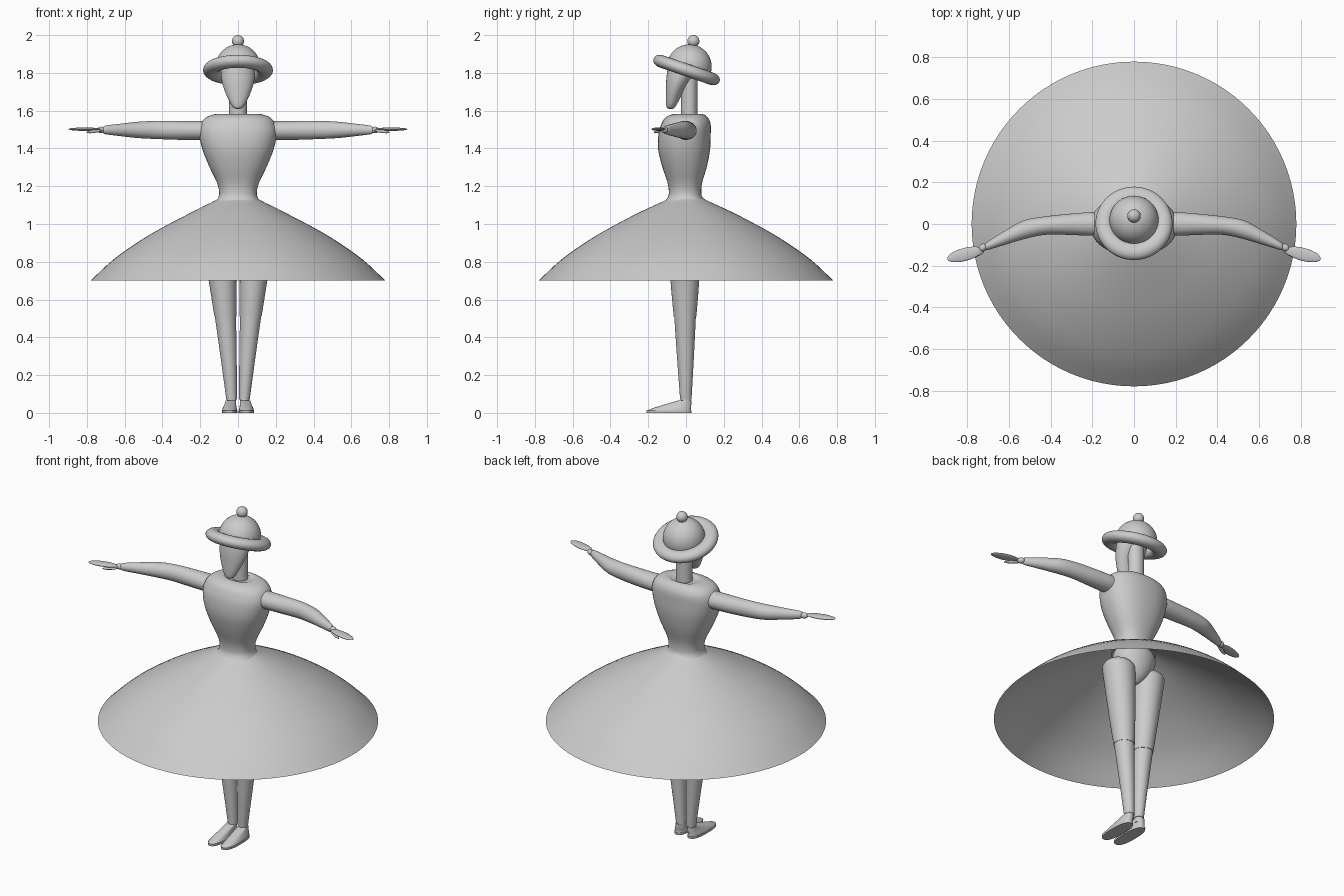
import bpy, bmesh, math
from mathutils import Matrix, Vector, Euler

if "Cube" in bpy.data.objects:
    bpy.data.objects.remove(bpy.data.objects["Cube"])


def spline(rows, steps):
    # Catmull-Rom resampling of a list of parameter rows
    if steps < 2:
        return rows
    out = []
    for i in range(len(rows) - 1):
        p0, p1 = rows[max(i - 1, 0)], rows[i]
        p2, p3 = rows[i + 1], rows[min(i + 2, len(rows) - 1)]
        for s in range(steps):
            t = s / steps
            out.append([0.5 * (2 * b + (c - a) * t + (2 * a - 5 * b + 4 * c - d) * t * t
                               + (3 * b - a - 3 * c + d) * t ** 3)
                        for a, b, c, d in zip(p0, p1, p2, p3)])
    out.append(list(rows[-1]))
    return out


def finish(name, bm, mirror=False, angle=40):
    bmesh.ops.recalc_face_normals(bm, faces=bm.faces)
    me = bpy.data.meshes.new(name)
    bm.to_mesh(me)
    bm.free()
    ob = bpy.data.objects.new(name, me)
    bpy.context.collection.objects.link(ob)
    bpy.ops.object.select_all(action='DESELECT')
    ob.select_set(True)
    bpy.context.view_layer.objects.active = ob
    bpy.ops.object.shade_smooth_by_angle(angle=math.radians(angle))
    if mirror:
        m = ob.modifiers.new("mirror", 'MIRROR')
        m.use_mirror_merge = False
    return ob


def loft(name, rows, axis='Z', n=2.0, steps=4, sides=48, caps=True, mirror=False, mat=None):
    # rows: position on axis, centre u, centre v, half size u, half size v
    bm = bmesh.new()
    rings = []
    for p, cu, cv, a, b in spline(rows, steps):
        ring = []
        for k in range(sides):
            t = 2 * math.pi * k / sides
            c, s = math.cos(t), math.sin(t)
            u = cu + a * math.copysign(abs(c) ** (2 / n), c)
            v = cv + b * math.copysign(abs(s) ** (2 / n), s)
            ring.append(bm.verts.new((u, v, p) if axis == 'Z' else (p, u, v)))
        rings.append(ring)
    for r, q in zip(rings, rings[1:]):
        for k in range(sides):
            j = (k + 1) % sides
            bm.faces.new((r[k], r[j], q[j], q[k]))
    if caps:
        bm.faces.new(rings[0])
        bm.faces.new(rings[-1])
    if mat:
        bm.transform(mat)
    return finish(name, bm, mirror)


def ball(name, loc, size, rot=(0, 0, 0), mirror=False):
    bm = bmesh.new()
    m = Matrix.LocRotScale(Vector(loc), Euler(rot), Vector(size))
    bmesh.ops.create_uvsphere(bm, u_segments=32, v_segments=20, radius=1, matrix=m)
    return finish(name, bm, mirror)


# skirt: open bell
loft("skirt", [(1.145, 0, 0, .098, .085), (1.125, 0, 0, .12, .11), (1.06, 0, 0, .25, .25),
               (.945, 0, 0, .465, .465), (.82, 0, 0, .65, .65), (.70, 0, 0, .78, .78)],
     sides=96, caps=False)

# bodice
loft("torso", [(1.11, 0, -.005, .125, .115), (1.14, 0, -.005, .105, .092),
               (1.17, 0, -.005, .1, .086), (1.22, 0, -.006, .112, .092),
               (1.31, 0, -.008, .155, .12), (1.40, 0, -.01, .19, .138),
               (1.48, 0, -.007, .206, .138), (1.53, 0, 0, .197, .13),
               (1.56, 0, .003, .175, .115), (1.577, 0, .008, .14, .092),
               (1.583, 0, .012, .1, .065), (1.573, 0, .015, .065, .055)], n=2.3)

# neck and head
loft("neck", [(1.5, 0, .017, .047, .043), (1.8, 0, .017, .047, .043)], steps=1)
loft("head", [(1.61, 0, -.08, .012, .012), (1.618, 0, -.08, .026, .022),
              (1.645, 0, -.074, .044, .032), (1.71, 0, -.057, .072, .049),
              (1.77, 0, -.035, .088, .069), (1.84, 0, -.01, .092, .085)])

# hat: tilted brim, dome and pompom
tilt = Matrix.Rotation(math.radians(-19), 4, 'X')
bm = bmesh.new()
prev = []
for i in range(64):
    a = 2 * math.pi * i / 64
    ring = []
    for k in range(20):
        t = 2 * math.pi * k / 20
        r = .142 + .043 * math.cos(t)
        ring.append(bm.verts.new((r * math.cos(a), r * math.sin(a), .033 * math.sin(t))))
    prev.append(ring)
for i in range(64):
    r, q = prev[i], prev[(i + 1) % 64]
    for k in range(20):
        j = (k + 1) % 20
        bm.faces.new((r[k], r[j], q[j], q[k]))
bm.transform(Matrix.Translation((0, .003, 1.815)) @ tilt)
finish("hat_brim", bm)
dome = [(.118 * math.sin(t), 0, 0, .118 * math.cos(t), .118 * math.cos(t))
        for t in [math.radians(89.5 * i / 12) for i in range(13)]]
loft("hat_dome", dome, steps=1, mat=Matrix.Translation((0, .018, 1.833)) @ tilt)
ball("hat_pompom", (0, .039, 1.968), (.032, .032, .032))

# arms: bent forward at the elbow
loft("arm", [(.16, .0, 1.495, .056, .05), (.22, .0, 1.495, .056, .05),
             (.32, -.002, 1.496, .05, .05), (.43, -.008, 1.498, .044, .048),
             (.53, -.028, 1.498, .045, .043), (.62, -.066, 1.498, .034, .033),
             (.7, -.103, 1.498, .021, .023), (.715, -.11, 1.498, .014, .014)],
     axis='X', mirror=True)
ball("wrist", (.725, -.113, 1.498), (.022, .018, .017), (0, 0, -.4), True)
ball("hand", (.812, -.146, 1.502), (.088, .031, .009), (0, 0, -.26), True)
ball("thumb", (.762, -.15, 1.49), (.046, .01, .008), (0, .12, -.42), True)

# pelvis and legs under the skirt
loft("pelvis", [(1.14, 0, 0, .1, .088), (1.08, 0, 0, .13, .105), (1.0, 0, 0, .105, .09),
                (.95, 0, 0, .065, .065), (.92, 0, 0, .02, .03)])
loft("upper_leg", [(1.035, .112, -.005, .02, .02), (1.025, .111, -.005, .06, .06),
                   (.995, .107, -.005, .09, .088), (.95, .103, -.006, .091, .09),
                   (.7, .082, -.006, .073, .076), (.51, .067, -.005, .058, .06)], mirror=True)
loft("lower_leg", [(.525, .068, -.005, .057, .058), (.3, .05, -.003, .043, .045),
                   (.07, .034, -.001, .028, .03)], mirror=True)

# feet
loft("ankle", [(.08, .034, -.001, .024, .026), (.04, .036, -.002, .026, .026)], steps=1, mirror=True)
loft("foot", [(.012, .044, -.09, .04, .117), (.024, .044, -.076, .037, .102),
              (.045, .041, -.042, .031, .07), (.066, .038, -.005, .027, .033)],
     n=2.4, mirror=True)
loft("sole", [(0, .044, -.09, .04, .119), (.013, .044, -.09, .041, .12)],
     n=2.5, steps=1, mirror=True)
